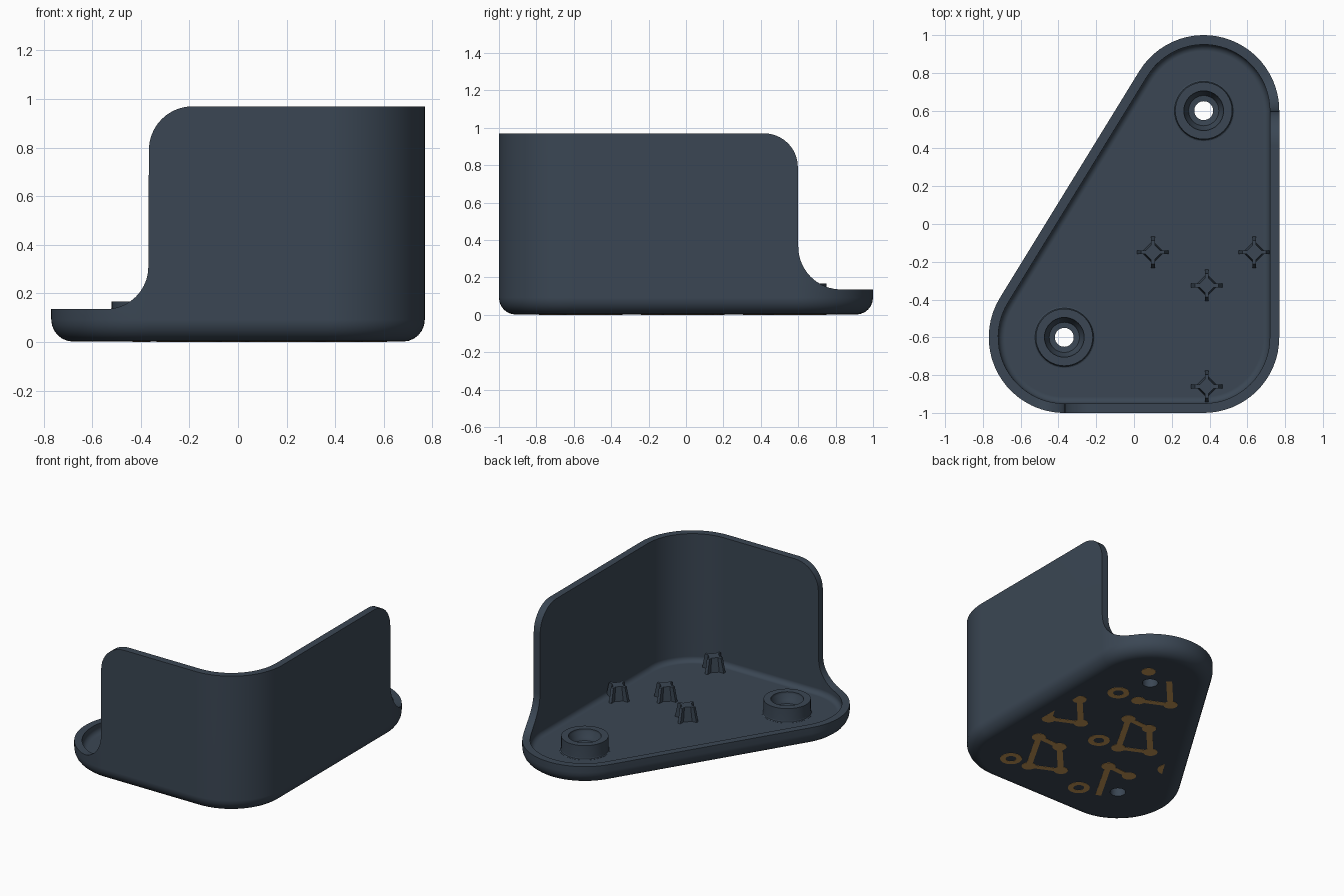
import bpy, bmesh
from math import sin, cos, asin, atan2, degrees, radians, pi
from mathutils import Matrix, Vector

old = bpy.data.objects.get("Cube")
if old:
    bpy.data.objects.remove(old, do_unlink=True)


def material(name, rgb):
    m = bpy.data.materials.new(name)
    m.use_nodes = True
    m.diffuse_color = (*rgb, 1)
    m.node_tree.nodes["Principled BSDF"].inputs["Base Color"].default_value = (*rgb, 1)
    return m


SLATE = material("slate blue", (0.043, 0.062, 0.088))
ORANGE = material("muted orange", (0.55, 0.30, 0.09))


def make(name, bm, mat):
    bmesh.ops.recalc_face_normals(bm, faces=bm.faces)
    mesh = bpy.data.meshes.new(name)
    bm.to_mesh(mesh)
    bm.free()
    mesh.materials.append(mat)
    ob = bpy.data.objects.new(name, mesh)
    bpy.context.collection.objects.link(ob)
    return ob


def smooth(ob):
    bpy.ops.object.select_all(action='DESELECT')
    ob.select_set(True)
    bpy.context.view_layer.objects.active = ob
    bpy.ops.object.shade_smooth_by_angle(angle=radians(32))
    ob.modifiers.new("normals", 'WEIGHTED_NORMAL').keep_sharp = True


def lathe(bm, profile, centre, closed=False, steps=40):
    """Revolve (radius, z) points around a vertical axis."""
    rings = [[bm.verts.new((centre[0] + r * cos(2 * pi * i / steps),
                            centre[1] + r * sin(2 * pi * i / steps), z))
              for i in range(steps)] for r, z in profile]
    pairs = list(zip(rings, rings[1:]))
    if closed:
        pairs.append((rings[-1], rings[0]))
    else:
        bm.faces.new(rings[0])
        bm.faces.new(rings[-1])
    for a, b in pairs:
        for i in range(steps):
            j = (i + 1) % steps
            bm.faces.new((a[i], a[j], b[j], b[i]))


# Main dimensions
CX, CY, R = 0.369, 0.6, 0.4
WALL, RIM, FLOOR, BASE = 0.97, 0.135, 0.07, 0.0015
ROUND, EDGE, INNER, COVE = 0.18, 0.09, 0.35, 0.035
HOLES = [(CX, CY), (-CX, -CY)]
SLOPE = 90 + degrees(atan2(CY, CX))

# Outline stations: centre x, centre y, normal angle, wall height
quarter = [radians(9 * i) for i in range(11)]
corner = [(0.002 + ROUND * (1 - cos(t)), WALL - ROUND * (1 - sin(t))) for t in quarter]


def sweep(radius):
    """Concave run-out from the wall end down to the rim: angle, height."""
    return [(degrees(asin(radius * (1 - cos(t)) / R)), RIM + radius * (1 - sin(t)))
            for t in quarter]


def arc(x, y, a, b, h, n):
    return [(x, y, a + (b - a) * i / n, h) for i in range(n + 1)]


back, front = sweep(0.23), sweep(0.175)
stations = [(-CX + d, -CY, -90, h) for d, h in corner]
stations += arc(CX, -CY, -90, 0, WALL, 16)
stations += [(CX, CY - d, 0, h) for d, h in reversed(corner)]
stations += [(CX, CY, a, h) for a, h in back]
stations += arc(CX, CY, back[-1][0], SLOPE, RIM, 20)[1:]
stations += arc(-CX, -CY, SLOPE, 270 - front[-1][0], RIM, 16)[:-1]
stations += [(-CX, -CY, 270 - a, h) for a, h in reversed(front)]

# Tray and wall: rounded bottom edge, raised wall, rim, coved floor
bm = bmesh.new()
steps = [radians(15 * i) for i in range(7)]
section = [(R - EDGE + EDGE * sin(t), BASE + EDGE * (1 - cos(t))) for t in steps]
section += [(R, None), (INNER, None)]
section += [(INNER - COVE * (1 - cos(t)), FLOOR + COVE * (1 - sin(t))) for t in steps]
rings = []
for r, z in section:
    rings.append([bm.verts.new((x + r * cos(radians(a)), y + r * sin(radians(a)),
                                h if z is None else z)) for x, y, a, h in stations])
for lo, hi in zip(rings, rings[1:]):
    for i in range(len(stations)):
        j = (i + 1) % len(stations)
        bm.faces.new((lo[i], lo[j], hi[j], hi[i]))
bm.faces.new(rings[0])
bm.faces.new(rings[-1])
tray = make("tray_and_wall", bm, SLATE)

# Screw bosses with a small flare at the foot
bm = bmesh.new()
for c in HOLES:
    lathe(bm, [(0.162, FLOOR - 0.015), (0.162, FLOOR + 0.001), (0.155, FLOOR + 0.004),
               (0.151, FLOOR + 0.013), (0.151, 0.167)], c)
bosses = make("screw_bosses", bm, SLATE)

# Countersunk screw holes cut through bosses and tray
bm = bmesh.new()
for c in HOLES:
    lathe(bm, [(0.05, -0.1), (0.05, 0.092), (0.08, 0.095), (0.086, 0.115),
               (0.105, 0.15), (0.105, 0.3)], c)
cutter = make("screw_hole_cutter", bm, SLATE)
cutter.hide_render = True
for ob in (tray, bosses):
    mod = ob.modifiers.new("holes", 'BOOLEAN')
    mod.object = cutter
    mod.operation = 'DIFFERENCE'
    mod.solver = 'EXACT'
    bpy.context.view_layer.update()
    ob_eval = ob.evaluated_get(bpy.context.evaluated_depsgraph_get())
    mesh = bpy.data.meshes.new_from_object(ob_eval)
    ob.modifiers.clear()
    ob.data = mesh
    smooth(ob)
bpy.data.objects.remove(cutter, do_unlink=True)

# Cross-shaped support posts
POST = 0.105
for n, (x, y) in enumerate([(0.1, -0.15), (0.637, -0.15), (0.385, -0.325), (0.385, -0.86)]):
    bm = bmesh.new()
    at = Matrix.Translation((x, y, FLOOR - 0.005 + POST / 2))
    for turn in (0, pi / 2):
        fin = bmesh.ops.create_cube(bm, size=1)["verts"]
        for v in fin:
            width = 0.17 if v.co.z < 0 else 0.125
            v.co = Vector((v.co.x * width, v.co.y * 0.02, v.co.z * POST))
        bmesh.ops.transform(bm, matrix=at @ Matrix.Rotation(turn, 4, 'Z'), verts=fin)
    bmesh.ops.create_cone(bm, cap_ends=True, segments=4, radius1=0.06, radius2=0.048,
                          depth=POST, matrix=at)
    make("support_post_%d" % (n + 1), bm, SLATE)

# Underside inlay: repeating linked frames and rings
THICK = 0.005
bm = bmesh.new()
frame = [(0.18, 0.16), (0.0, 0.15), (-0.2, -0.075), (-0.007, -0.164)]
shifts = [(0, 0), (0.29, -0.545), (0.58, 0), (0.29, 0.545), (-0.29, -0.545)]


def clear_of_holes(a, b, gap):
    """True when segment a-b stays away from both screw holes."""
    for i in range(21):
        p = a.lerp(b, i / 20)
        if min((p - Vector(h)).length for h in HOLES) < gap:
            return False
    return True


for s in shifts:
    pts = [Vector(p) + Vector(s) for p in frame]
    for a, b in zip(pts, pts[1:] + pts[:1]):
        if clear_of_holes(a, a, 0.14):
            bmesh.ops.create_cone(bm, cap_ends=True, segments=14, radius1=0.046,
                                  radius2=0.046, depth=THICK,
                                  matrix=Matrix.Translation((*a, THICK / 2)))
        if clear_of_holes(a, b, 0.105):
            d, mid = b - a, (a + b) / 2
            bmesh.ops.create_cube(bm, size=1, matrix=Matrix.Translation((*mid, THICK / 2))
                                  @ Matrix.Rotation(atan2(d.y, d.x), 4, 'Z')
                                  @ Matrix.Diagonal((d.length, 0.038, THICK, 1)))
for c in [(0.43, -0.71), (0.445, 0.375), (0.15, -0.17), (-0.14, -0.715), (-0.43, -0.17)]:
    lathe(bm, [(0.07, 0), (0.07, THICK), (0.034, THICK), (0.034, 0)], c, True, 24)

# Trim the inlay to the flat of the underside
for angle in (0, SLOPE):
    n = Vector((cos(radians(angle)), sin(radians(angle)), 0))
    bmesh.ops.bisect_plane(bm, geom=bm.verts[:] + bm.edges[:] + bm.faces[:],
                           plane_co=Vector((CX, CY, 0)) + n * 0.245, plane_no=n,
                           clear_outer=True)
make("underside_inlay", bm, ORANGE)
